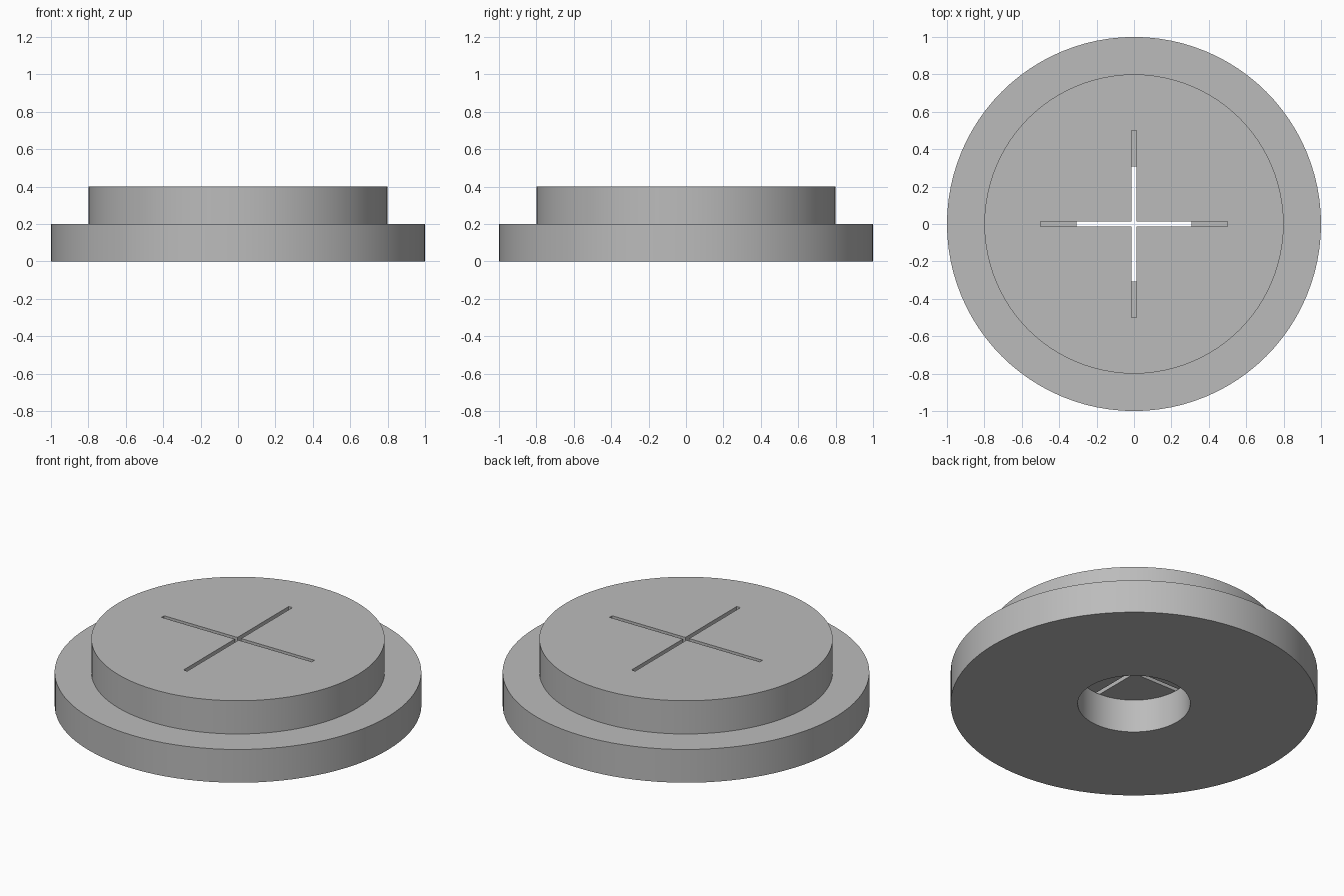
import bpy
import bmesh
from math import radians, cos, sin, pi

old = bpy.data.objects.get("Cube")
if old:
    bpy.data.objects.remove(old, do_unlink=True)

SEGMENTS = 96
STEP_Z, TOP_Z = 0.2, 0.4

# One plain grey for the whole part
grey = bpy.data.materials.new("plain grey")
grey.use_nodes = True
colour = (0.5, 0.5, 0.5, 1)
grey.diffuse_color = colour
grey.node_tree.nodes["Principled BSDF"].inputs["Base Color"].default_value = colour


def make_object(name, bm):
    bmesh.ops.recalc_face_normals(bm, faces=bm.faces)
    mesh = bpy.data.meshes.new(name)
    bm.to_mesh(mesh)
    bm.free()
    mesh.materials.append(grey)
    obj = bpy.data.objects.new(name, mesh)
    bpy.context.collection.objects.link(obj)
    return obj


def lathe(name, profile):
    """Revolve (radius, z) points, capping both ends."""
    bm = bmesh.new()
    rings = [[bm.verts.new((r * cos(2 * pi * i / SEGMENTS), r * sin(2 * pi * i / SEGMENTS), z))
              for i in range(SEGMENTS)] for r, z in profile]
    for low, high in zip(rings, rings[1:]):
        for i in range(SEGMENTS):
            j = (i + 1) % SEGMENTS
            bm.faces.new((low[i], low[j], high[j], high[i]))
    bm.faces.new(rings[0])
    bm.faces.new(rings[-1])
    return make_object(name, bm)


def cross_prism(name, reach, half_width, z0, z1):
    """Plus-shaped prism built by turning one arm's three corners."""
    bm = bmesh.new()
    corners = []
    for turn in range(4):
        c, s = round(cos(turn * pi / 2)), round(sin(turn * pi / 2))
        for x, y in ((reach, -half_width), (reach, half_width), (half_width, half_width)):
            corners.append(bm.verts.new((x * c - y * s, x * s + y * c, z0)))
    face = bm.faces.new(corners)
    up = bmesh.ops.extrude_face_region(bm, geom=[face], use_keep_orig=True)["geom"]
    bmesh.ops.translate(bm, vec=(0, 0, z1 - z0),
                        verts=[v for v in up if isinstance(v, bmesh.types.BMVert)])
    return make_object(name, bm)


# Flanged disc: wide base with a narrower raised step
disc = lathe("flanged_disc", [(1, 0), (1, STEP_Z), (0.8, STEP_Z), (0.8, TOP_Z)])

# Cutters: cross slot through the raised step, round bore through the base
cutters = [
    cross_prism("cross_slot_cutter", 0.5, 0.0125, STEP_Z, TOP_Z + 0.1),
    lathe("bore_cutter", [(0.307, -0.1), (0.307, STEP_Z)]),
]
for cutter in cutters:
    cutter.hide_render = True
    cutter.hide_set(True)
    cutter.display_type = 'WIRE'
    mod = disc.modifiers.new(cutter.name, 'BOOLEAN')
    mod.operation = 'DIFFERENCE'
    mod.solver = 'EXACT'
    mod.object = cutter

# Apply the cuts, then remove the cutters
bpy.context.view_layer.objects.active = disc
disc.select_set(True)
for mod in list(disc.modifiers):
    bpy.ops.object.modifier_apply(modifier=mod.name)
for cutter in cutters:
    bpy.data.objects.remove(cutter, do_unlink=True)

# Round walls smooth, rims and slot edges sharp
bpy.ops.object.shade_smooth_by_angle(angle=radians(30))
